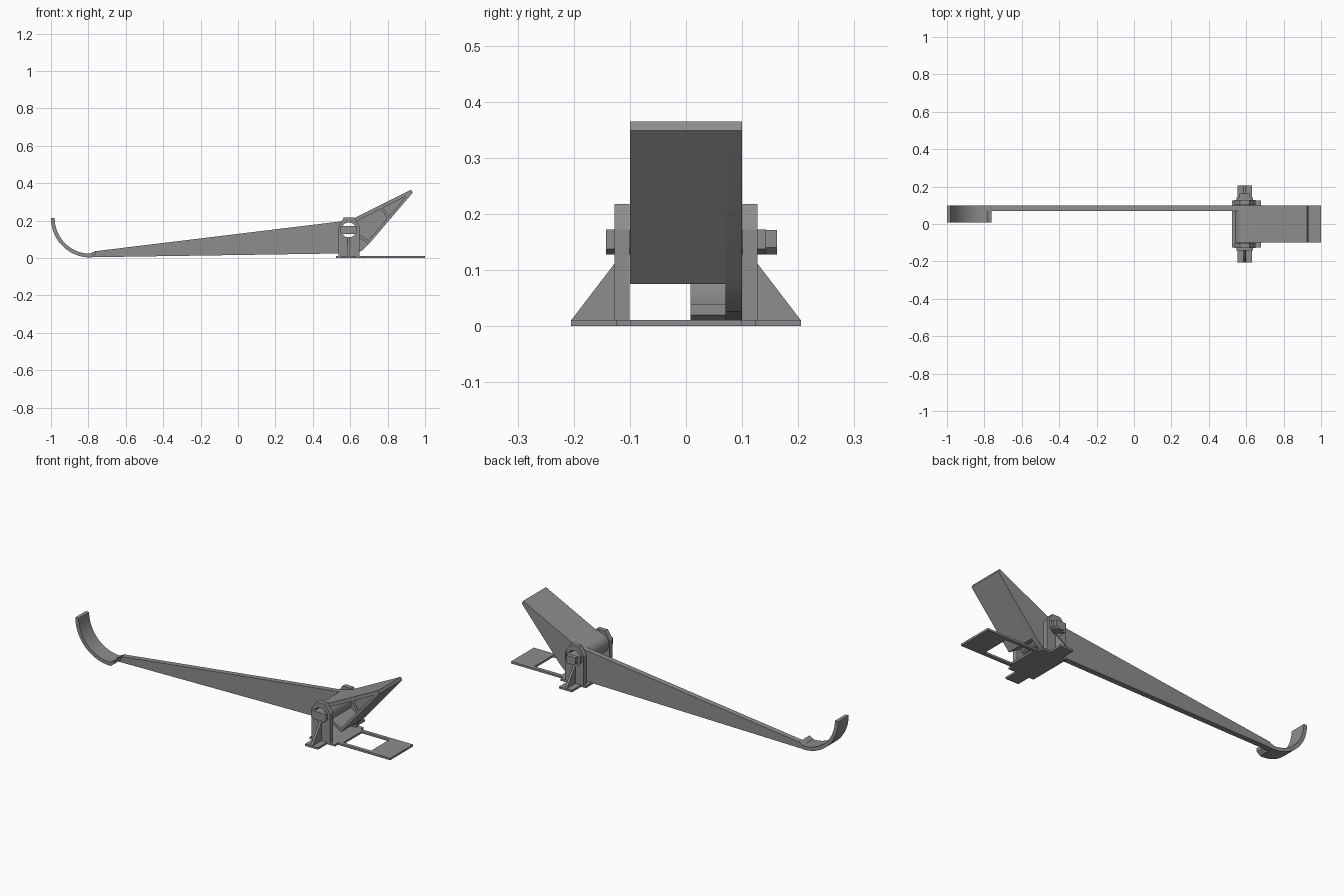
import bpy, bmesh, math

if "Cube" in bpy.data.objects:
    bpy.data.objects.remove(bpy.data.objects["Cube"])

grey = bpy.data.materials.new("plain grey")
grey.diffuse_color = (0.27, 0.27, 0.27, 1)
grey.use_nodes = True
grey.node_tree.nodes["Principled BSDF"].inputs["Base Color"].default_value = grey.diffuse_color
PX, PZ = 0.592, 0.15   # pivot axis


def circle(r, n=32):
    return [(PX + r * math.cos(2 * math.pi * i / n), PZ + r * math.sin(2 * math.pi * i / n)) for i in range(n)]


def prism(name, loops, lo, hi, axis='Y'):
    """Extrude an outline (with optional hole loops) along an axis."""
    put = {'Y': lambda a, b, d: (a, d, b),
           'Z': lambda a, b, d: (a, b, d),
           'X': lambda a, b, d: (d, a, b)}[axis]
    bm = bmesh.new()
    edges = []
    for loop in loops:
        vs = [bm.verts.new(put(a, b, lo)) for a, b in loop]
        edges += [bm.edges.new((vs[i], vs[(i + 1) % len(vs)])) for i in range(len(vs))]
    bmesh.ops.triangle_fill(bm, edges=edges, use_beauty=True, use_dissolve=False)
    res = bmesh.ops.extrude_face_region(bm, geom=bm.faces[:], use_keep_orig=True)
    shift = put(0, 0, hi - lo)
    bmesh.ops.translate(bm, vec=shift, verts=[g for g in res['geom'] if isinstance(g, bmesh.types.BMVert)])
    bmesh.ops.recalc_face_normals(bm, faces=bm.faces[:])
    me = bpy.data.meshes.new(name)
    bm.to_mesh(me)
    bm.free()
    ob = bpy.data.objects.new(name, me)
    bpy.context.collection.objects.link(ob)
    me.materials.append(grey)
    bpy.context.view_layer.objects.active = ob
    bpy.ops.object.select_all(action='DESELECT')
    ob.select_set(True)
    bpy.ops.object.shade_smooth_by_angle(angle=math.radians(25))
    return ob


def strip(name, p, q, t, lo, hi):
    """Flat wall from p to q, thickened by t to the left of its direction."""
    dx, dz = q[0] - p[0], q[1] - p[1]
    k = t / math.hypot(dx, dz)
    n = (-dz * k, dx * k)
    return prism(name, [[p, q, (q[0] + n[0], q[1] + n[1]), (p[0] + n[0], p[1] + n[1])]], lo, hi)


# base plate: cross-shaped foot with a long tongue and a window
half = [(0.525, 0.125), (0.553, 0.125), (0.553, 0.205), (0.632, 0.205),
        (0.632, 0.125), (0.68, 0.125), (0.68, 0.10), (1.0, 0.10)]
outline = half + [(x, -y) for x, y in reversed(half)]
window = [(0.70, -0.08), (0.87, -0.08), (0.87, 0.08), (0.70, 0.08)]
prism("base_plate", [outline, window], 0, 0.011, 'Z')

# long side arm, running on into the side wall of the pedal
arm = [(-0.80, 0.004), (0.64, 0.026), (0.665, 0.042), (0.70, 0.075), (0.934, 0.349),
       (0.926, 0.365), (0.63, 0.217), (0.575, 0.199), (-0.76, 0.037), (-0.80, 0.02)]
prism("side_arm", [arm, circle(0.04)], 0.07, 0.10)

# curved finger hook
cx, cz = -0.79, 0.213
angs = [math.radians(180 + 92 * i / 24) for i in range(25)]
hook = [(cx + 0.21 * math.cos(a), cz + 0.21 * math.sin(a)) for a in angs]
hook += [(-0.762, 0.02), (-0.762, 0.039)]
hook += [(cx + 0.19 * math.cos(a), cz + 0.19 * math.sin(a)) for a in reversed(angs)]
prism("hook", [hook], 0.008, 0.10)

# pivot tube and the hollow pedal wedge, open on the front side
prism("pivot_tube", [circle(0.052), circle(0.04)], -0.10, 0.07)
prism("pedal_top_wall", [[(0.575, 0.199), (0.6, 0.19), (0.64, 0.2), (0.934, 0.349),
                          (0.926, 0.365), (0.63, 0.217)]], -0.10, 0.07)
strip("pedal_lower_wall", (0.70, 0.075), (0.934, 0.349), 0.015, -0.10, 0.07)
strip("pedal_heel_wall", (0.63, 0.118), (0.70, 0.075), 0.015, -0.10, 0.07)
strip("pedal_web", (0.81, 0.215), (0.775, 0.275), 0.014, -0.10, 0.07)

# bracket, gusset and pivot pin on both sides
plate = [(0.537, 0.01), (0.65, 0.01), (0.65, 0.172), (0.618, 0.218), (0.567, 0.218), (0.537, 0.172)]
pin = [(0.547, 0.172), (0.547, 0.137), (0.562, 0.128), (0.622, 0.128), (0.637, 0.137), (0.637, 0.172)]
shaft = [(0.563, 0.171), (0.563, 0.140), (0.575, 0.128), (0.609, 0.128), (0.621, 0.140), (0.621, 0.171)]
for side, s in (("front", -1), ("back", 1)):
    prism(side + "_bracket", [plate, circle(0.04)], *sorted((s * 0.1005, s * 0.127)))
    prism(side + "_gusset", [[(s * 0.127, 0.01), (s * 0.205, 0.01), (s * 0.127, 0.112)]], 0.586, 0.598, 'X')
    prism(side + "_pin_head", [pin], *sorted((s * 0.127, s * 0.143)))
prism("pivot_pin", [shaft], -0.13, 0.162)
